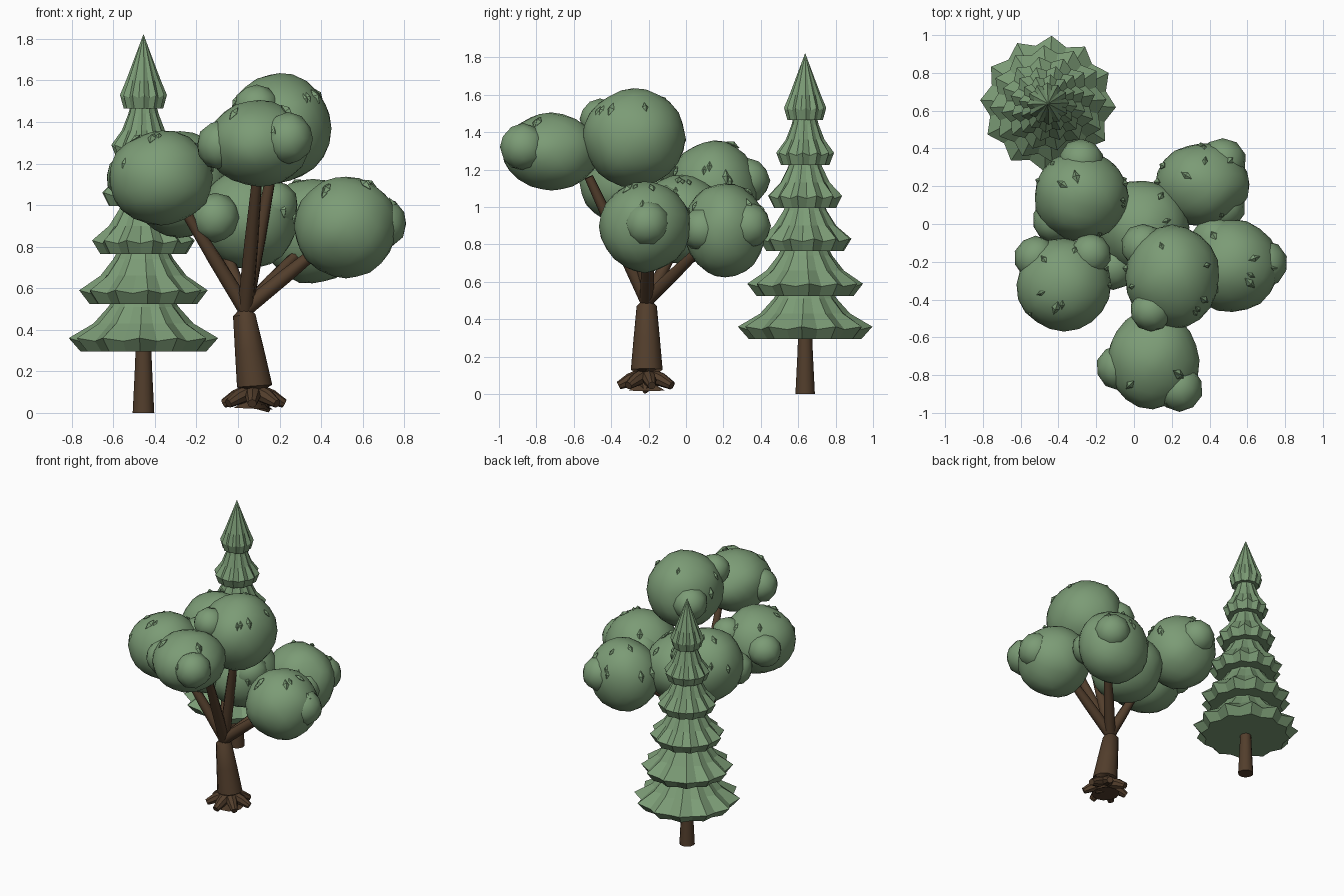
import bpy, bmesh, math, random
from mathutils import Vector, noise

random.seed(4)
if "Cube" in bpy.data.objects:
    bpy.data.objects.remove(bpy.data.objects["Cube"])


def make_material(name, rgb):
    mat = bpy.data.materials.new(name)
    mat.use_nodes = True
    mat.diffuse_color = (*rgb, 1)
    mat.node_tree.nodes["Principled BSDF"].inputs["Base Color"].default_value = (*rgb, 1)
    return mat


GREEN = make_material("leaf green", (0.20, 0.33, 0.18))
BROWN = make_material("bark brown", (0.085, 0.048, 0.025))


def finish(bm, name, mat, smooth=None):
    bmesh.ops.recalc_face_normals(bm, faces=bm.faces)
    mesh = bpy.data.meshes.new(name)
    bm.to_mesh(mesh)
    bm.free()
    mesh.materials.append(mat)
    ob = bpy.data.objects.new(name, mesh)
    bpy.context.collection.objects.link(ob)
    if smooth:
        bpy.ops.object.select_all(action='DESELECT')
        ob.select_set(True)
        bpy.context.view_layer.objects.active = ob
        bpy.ops.object.shade_smooth_by_angle(angle=math.radians(smooth))
    return ob


def skin_rings(bm, rings):
    """Bridge rings of points and cap both ends."""
    loops = [[bm.verts.new(p) for p in ring] for ring in rings]
    n = len(loops[0])
    for a, b in zip(loops, loops[1:]):
        for i in range(n):
            j = (i + 1) % n
            bm.faces.new((a[i], a[j], b[j], b[i]))
    bm.faces.new(loops[0])
    bm.faces.new(loops[-1])


def tube(bm, path, sides=10):
    """Tapered limb through (x, y, z, radius) points."""
    pts = [Vector(p[:3]) for p in path]
    rings = []
    for i, p in enumerate(pts):
        d = pts[min(i + 1, len(pts) - 1)] - pts[max(i - 1, 0)]
        q = d.to_track_quat('Z', 'Y')
        ring = []
        for k in range(sides):
            a = math.tau * k / sides
            ring.append(p + q @ Vector((math.cos(a), math.sin(a), 0)) * path[i][3])
        rings.append(ring)
    skin_rings(bm, rings)


def lump(bm, centre, radii, level=3, rough=0.05):
    """Slightly uneven ball."""
    centre, radii = Vector(centre), Vector(radii)
    for v in bmesh.ops.create_icosphere(bm, subdivisions=level, radius=1)["verts"]:
        n = v.co.normalized()
        v.co = centre + n * radii * (1 + rough * noise.noise(n * 1.6 + centre * 9))


# Pine trunk
PX, PY = -0.455, 0.637
bm = bmesh.new()
tube(bm, [(PX, PY, 0, 0.052), (PX, PY, 0.2, 0.042), (PX, PY, 0.5, 0.03)], 12)
finish(bm, "pine_trunk", BROWN, 40)

# Pine tiers: pleated skirts, each with a folded lip and a flat underside
POINTS = 12
tiers = [(0.36, 0.36), (0.31, 0.59), (0.252, 0.83), (0.202, 1.06), (0.155, 1.29), (0.113, 1.53)]
for t, (radius, z) in enumerate(tiers):
    last = t == len(tiers) - 1
    height = 0.29 if last else 0.25
    # (radius share, height above the tips, pleat depth)
    profile = [(0.84, -0.065, 0.10), (1.0, 0.0, 0.13), (0.67, 0.07, 0.10), (0.47, 0.15, 0.07)]
    profile.append((0.01, height, 0) if last else (0.30, height, 0.03))
    if last:
        profile[2:4] = [(0.74, 0.07, 0.10), (0.44, 0.16, 0.10)]
    bm = bmesh.new()
    rings = []
    for share, dz, pleat in profile:
        ring = []
        for k in range(POINTS * 2):
            a = math.radians(87 + 7 * t) + math.pi * k / POINTS
            r = radius * share * (1 - pleat * (k % 2))
            drop = 0.015 * (k % 2) if share == 1.0 else 0
            ring.append((PX + r * math.cos(a), PY + r * math.sin(a), z + dz - drop))
        rings.append(ring)
    skin_rings(bm, rings)
    finish(bm, f"pine_tier_{t + 1}", GREEN)

# Broad tree trunk
bm = bmesh.new()
tube(bm, [(0.075, -0.21, 0.02, 0.095), (0.08, -0.21, 0.13, 0.085), (0.055, -0.21, 0.3, 0.07),
          (0.03, -0.21, 0.47, 0.054), (0.035, -0.21, 0.56, 0.035)], 12)
finish(bm, "broad_trunk", BROWN, 40)

# Roots spreading from the trunk base
bm = bmesh.new()
for k in range(7):
    a = math.tau * (k + 0.2) / 7
    c, s = math.cos(a), math.sin(a)
    path = [(0.02, 0.10, 0.04), (0.09, 0.075, 0.036), (0.15, 0.045, 0.022)]
    tube(bm, [(0.075 + c * r, -0.21 + s * r, z, w) for r, z, w in path], 8)
tube(bm, [(0.09, -0.21, 0.06, 0.05), (0.15, -0.22, 0.008, 0.008)], 6)
finish(bm, "roots", BROWN, 40)

# Branches
branch_ends = {
    "front_branch": (0.095, -0.52, 1.16),
    "left_branch": (0.44, -0.20, 0.83),
    "back_left_branch": (0.30, 0.08, 0.78),
    "back_branch": (-0.06, -0.06, 0.78),
    "right_branch": (-0.26, -0.28, 0.98),
    "top_branch": (0.17, -0.28, 1.2),
}
for name, end in branch_ends.items():
    start = Vector((0.035, -0.21, 0.50))
    mid = start.lerp(Vector(end), 0.5)
    bm = bmesh.new()
    tube(bm, [(*start, 0.038), (*mid, 0.034), (*end, 0.024)], 8)
    finish(bm, name, BROWN, 50)

# Foliage: name, centre, radii, side bumps as (centre, radius)
clumps = [
    ("front_clump", (0.10, -0.72, 1.295), (0.245, 0.26, 0.205),
     [((0.24, -0.87, 1.32), 0.125), ((-0.08, -0.76, 1.29), 0.12)]),
    ("top_clump", (0.20, -0.28, 1.37), (0.25, 0.275, 0.265),
     [((0.09, -0.46, 1.47), 0.11), ((0.05, -0.12, 1.36), 0.12)]),
    ("right_clump", (-0.37, -0.32, 1.13), (0.25, 0.245, 0.228),
     [((-0.52, -0.18, 1.14), 0.115), ((-0.23, -0.16, 1.2), 0.11)]),
    ("back_right_clump", (-0.28, 0.15, 1.1), (0.25, 0.24, 0.258),
     [((-0.28, 0.33, 1.14), 0.12), ((-0.42, 0.02, 1.06), 0.12)]),
    ("back_left_clump", (0.36, 0.21, 0.875), (0.25, 0.22, 0.255),
     [((0.47, 0.33, 0.9), 0.125), ((0.47, 0.09, 0.88), 0.12)]),
    ("left_clump", (0.52, -0.22, 0.895), (0.25, 0.245, 0.24),
     [((0.69, -0.21, 0.91), 0.125), ((0.43, -0.09, 0.92), 0.13)]),
    ("middle_clump", (0.05, -0.02, 0.93), (0.24, 0.25, 0.24),
     [((-0.11, -0.23, 0.94), 0.12), ((0.17, -0.1, 1.0), 0.12)]),
]
for name, centre, radii, bumps in clumps:
    bm = bmesh.new()
    lump(bm, centre, radii)
    for bump, r in bumps:
        lump(bm, bump, (r, r, r), 2)
    finish(bm, name, GREEN, 50)

    # Small pointed leaves poking out of each clump
    bm = bmesh.new()
    for k in range(9):
        a = random.uniform(0, math.tau)
        h = random.uniform(0.1, 0.93)
        flat = math.sqrt(1 - h * h)
        n = Vector((math.cos(a) * flat, math.sin(a) * flat, h))
        p = Vector(centre) + n * Vector(radii)
        q = n.to_track_quat('Z', 'Y')
        size = random.uniform(0.6, 1.0)
        leaf = [(0.022, 0, 0), (0, 0.045, 0), (-0.022, 0, 0), (0, -0.045, 0), (0, 0, 0.02), (0, 0, -0.03)]
        v = [bm.verts.new(p + q @ Vector(c) * size) for c in leaf]
        for i in range(4):
            bm.faces.new((v[i], v[(i + 1) % 4], v[4]))
            bm.faces.new((v[(i + 1) % 4], v[i], v[5]))
    finish(bm, name.replace("clump", "leaves"), GREEN)
